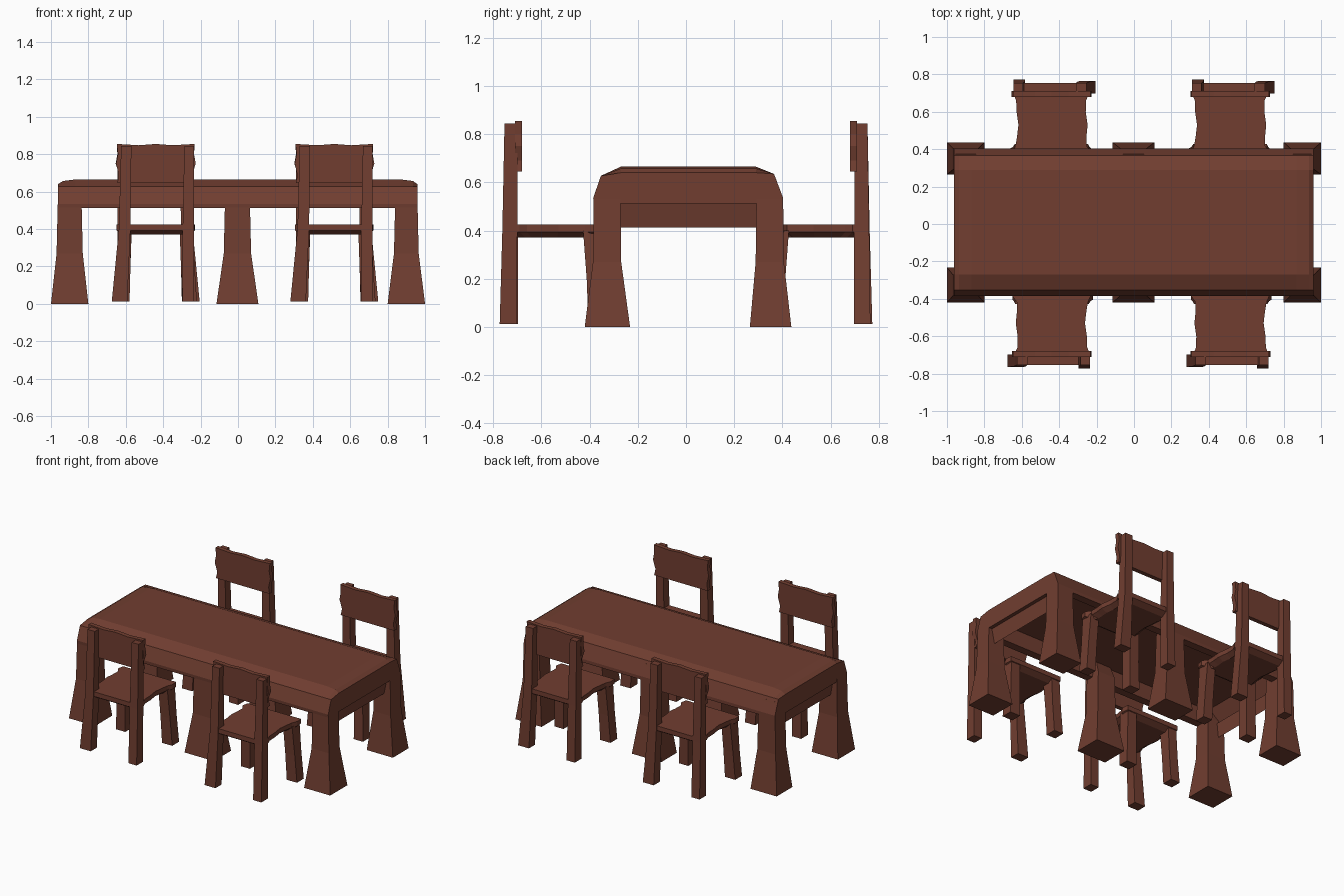
import bpy, bmesh

if "Cube" in bpy.data.objects:
    bpy.data.objects.remove(bpy.data.objects["Cube"])

wood = bpy.data.materials.new("dark red brown wood")
wood.diffuse_color = (0.165, 0.048, 0.030, 1)
wood.use_nodes = True
wood.node_tree.nodes["Principled BSDF"].inputs["Base Color"].default_value = wood.diffuse_color


def loft(name, rings, hollow=False):
    """Skin a list of equal-length point rings and cap both ends."""
    bm = bmesh.new()
    vs = [[bm.verts.new(p) for p in r] for r in rings]
    n = len(rings[0])
    for a, b in zip(vs, vs[1:]):
        for i in range(n):
            j = (i + 1) % n
            bm.faces.new((a[i], a[j], b[j], b[i]))
    bm.faces.new(vs[0])
    bm.faces.new(vs[-1])
    bmesh.ops.recalc_face_normals(bm, faces=bm.faces[:])
    if hollow:
        # Recess the underside, leaving an apron all round
        bm.normal_update()
        under = [f for f in bm.faces if f.normal.z < -0.9]
        bmesh.ops.inset_region(bm, faces=under, thickness=0.055, use_even_offset=True)
        bmesh.ops.inset_region(bm, faces=under, thickness=0.01, depth=-0.1,
                               use_even_offset=True)
    me = bpy.data.meshes.new(name)
    bm.to_mesh(me)
    bm.free()
    me.materials.append(wood)
    ob = bpy.data.objects.new(name, me)
    bpy.context.collection.objects.link(ob)
    return ob


def post(name, sections, place=lambda p: p):
    """Square post from sections (z, x0, x1, y0, y1)."""
    return loft(name, [[place(p) for p in ((x0, y0, z), (x1, y0, z), (x1, y1, z), (x0, y1, z))]
                       for z, x0, x1, y0, y1 in sections])


# Table top: rounded shell, lowered slightly at both ends
profile = [(-0.383, 0.512), (-0.385, 0.535), (-0.353, 0.627), (-0.27, 0.665),
           (0.29, 0.665), (0.365, 0.635), (0.403, 0.535), (0.403, 0.512)]
loft("table_top", [[(x, y, min(z, cap)) for y, z in profile]
                   for x, cap in ((-0.963, 0.64), (-0.935, 0.657), (-0.87, 0.665),
                                  (0.87, 0.665), (0.935, 0.657), (0.96, 0.64))], hollow=True)

# Six table legs, flared toward the floor
for side, x, top, foot in (("left", -0.9, 0.064, 0.1), ("middle", -0.003, 0.067, 0.112),
                           ("right", 0.9, 0.06, 0.1)):
    for row, yt0, yt1, yf0, yf1 in (("front", -0.383, -0.272, -0.42, -0.232),
                                    ("back", 0.292, 0.403, 0.265, 0.437)):
        post(f"table_leg_{row}_{side}", [
            (0, x - foot, x + foot, yf0, yf1),
            (0.27, x - top - 0.006, x + top + 0.006, yt0 - 0.003, yt1 + 0.003),
            (0.53, x - top, x + top, yt0, yt1),
            (0.615, x - top + 0.01, x + top - 0.01, yt0 + 0.03, yt1 - 0.03)])


def chair(tag, place):
    # Seat with wavy sides and a bevelled underside, reaching under the table
    side = [(-0.755, -0.625, -0.24), (-0.69, -0.637, -0.238), (-0.66, -0.623, -0.25),
            (-0.60, -0.622, -0.252), (-0.53, -0.632, -0.262), (-0.47, -0.626, -0.255),
            (-0.42, -0.625, -0.247), (-0.385, -0.65, -0.232), (-0.34, -0.64, -0.235)]
    outline = [(l, y) for y, l, r in side] + [(r, y) for y, l, r in reversed(side)]
    loft(f"seat_{tag}", [[place((-0.44 + (x + 0.44) * k, -0.55 + (y + 0.55) * k, z))
                          for x, y in outline]
                         for z, k in ((0.37, 0.82), (0.393, 1), (0.425, 1))])
    # Backrest board with wavy outline
    board = [(-0.645, 0.645), (-0.638, 0.69), (-0.652, 0.75), (-0.642, 0.80), (-0.648, 0.855),
             (-0.53, 0.848), (-0.44, 0.855), (-0.35, 0.848), (-0.232, 0.855),
             (-0.235, 0.80), (-0.226, 0.75), (-0.245, 0.69), (-0.235, 0.645)]
    loft(f"backrest_{tag}", [[place((x, y, z)) for x, z in board] for y in (-0.71, -0.68)])
    # Tall posts that carry the backrest
    post(f"left_post_{tag}", [(0.012, -0.675, -0.592, -0.765, -0.698),
                              (0.40, -0.637, -0.575, -0.76, -0.698),
                              (0.843, -0.625, -0.57, -0.753, -0.70)], place)
    post(f"right_post_{tag}", [(0.012, -0.298, -0.235, -0.773, -0.702),
                               (0.40, -0.296, -0.235, -0.762, -0.70),
                               (0.843, -0.287, -0.235, -0.753, -0.70)], place)
    # Short legs beside the table
    post(f"left_short_leg_{tag}", [(0.012, -0.65, -0.58, -0.405, -0.33),
                                   (0.20, -0.642, -0.575, -0.412, -0.34),
                                   (0.40, -0.635, -0.57, -0.427, -0.345)], place)
    post(f"right_short_leg_{tag}", [(0.012, -0.298, -0.22, -0.405, -0.33),
                                    (0.20, -0.305, -0.232, -0.412, -0.34),
                                    (0.40, -0.312, -0.242, -0.427, -0.345)], place)


# Two chairs in front, and the same two turned half round behind
for side, dx in (("left", 0), ("right", 0.955)):
    chair(f"front_{side}", lambda p: (p[0] + dx, p[1], p[2]))
    chair(f"back_{side}", lambda p: (-0.88 - p[0] + dx, -p[1], p[2]))
